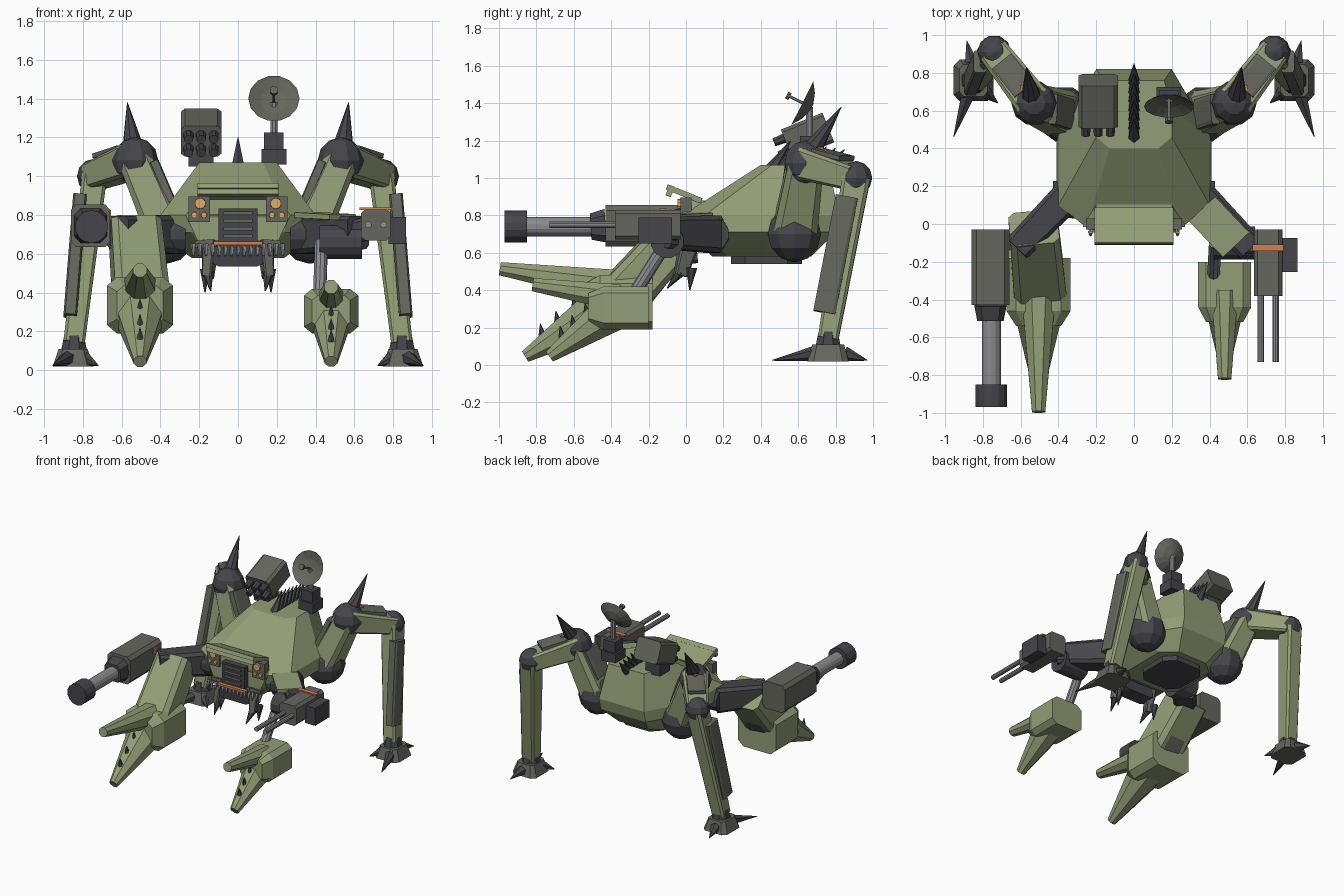
import bpy, bmesh, math
from mathutils import Vector, Matrix

if "Cube" in bpy.data.objects:
    bpy.data.objects.remove(bpy.data.objects["Cube"])


def mat(name, r, g, b):
    m = bpy.data.materials.new(name)
    m.diffuse_color = (r, g, b, 1)
    m.use_nodes = True
    m.node_tree.nodes["Principled BSDF"].inputs["Base Color"].default_value = m.diffuse_color
    return m


GREEN = mat("olive", .29, .34, .18)
GREY = mat("grey_metal", .13, .135, .11)
DARK = mat("dark_metal", .06, .06, .07)
STEEL = mat("steel", .26, .26, .28)
ORANGE = mat("orange", .65, .22, .08)
AMBER = mat("amber_lamp", .75, .42, .14)


def loft(name, rings, m):
    """Closed skin through rings of equal point count."""
    bm = bmesh.new()
    vs = [[bm.verts.new(p) for p in r] for r in rings]
    n = len(vs[0])
    for a, b in zip(vs, vs[1:]):
        for i in range(n):
            j = (i + 1) % n
            bm.faces.new((a[i], a[j], b[j], b[i]))
    bm.faces.new(vs[0])
    bm.faces.new(vs[-1])
    bmesh.ops.recalc_face_normals(bm, faces=bm.faces)
    me = bpy.data.meshes.new(name)
    bm.to_mesh(me)
    bm.free()
    me.materials.append(m)
    ob = bpy.data.objects.new(name, me)
    bpy.context.collection.objects.link(ob)
    return ob


def frame(p0, p1, up=(0, 0, 1)):
    d = (p1 - p0).normalized()
    up = Vector(up)
    if abs(d.dot(up)) > .97:
        up = Vector((0, 1, 0))
    x = up.cross(d).normalized()
    return x, d.cross(x)


def tube(name, p0, p1, r0, r1, m, n=8):
    p0, p1 = Vector(p0), Vector(p1)
    x, y = frame(p0, p1)
    ang = [2 * math.pi * (i + .5) / n for i in range(n)]
    return loft(name, [[p + r * (x * math.cos(a) + y * math.sin(a)) for a in ang]
                       for p, r in ((p0, r0), (p1, r1))], m)


def beam(name, p0, p1, s0, m, s1=None, c=.25, up=(0, 0, 1)):
    """Bar with chamfered rectangular section (width, height)."""
    p0, p1 = Vector(p0), Vector(p1)
    x, y = frame(p0, p1, up)
    k = 1 - c
    sec = [(1, -k), (1, k), (k, 1), (-k, 1), (-1, k), (-1, -k), (-k, -1), (k, -1)]
    return loft(name, [[p + x * u * s[0] / 2 + y * v * s[1] / 2 for u, v in sec]
                       for p, s in ((p0, s0), (p1, s1 or s0))], m)


def box(name, c, s, m, rx=0):
    q = [(-.5, -.5), (.5, -.5), (.5, .5), (-.5, .5)]
    R = Matrix.Rotation(math.radians(rx), 3, 'X')
    return loft(name, [[Vector(c) + R @ Vector((u * s[0], v * s[1], w * s[2])) for u, v in q]
                       for w in (-.5, .5)], m)


def ball(name, c, r, m):
    n = 10
    rings = [[Vector(c) + r * Vector((math.sin(t) * math.cos(a), math.sin(t) * math.sin(a), -math.cos(t)))
              for a in [2 * math.pi * i / n for i in range(n)]]
             for t in [math.radians(v) for v in (3, 30, 60, 90, 120, 150, 177)]]
    return loft(name, rings, m)


# Hull: octagonal rings from belly to roof
def hull_ring(z, f, w, b):
    h = [(f[0], f[1]), (w[0], w[1]), (w[0], w[2]), (b[0], b[1])]
    return [(x, y, z) for x, y in h] + [(-x, y, z) for x, y in h[::-1]]


loft("hull", [hull_ring(.58, (.15, .14), (.24, .22, .58), (.13, .67)),
              hull_ring(.71, (.24, .02), (.41, .12, .46), (.2, .80)),
              hull_ring(.80, (.25, -.02), (.40, .10, .47), (.2, .82)),
              hull_ring(1.07, (.13, .40), (.2, .46, .60), (.16, .76))], GREEN)
beam("belly_plate", (0, .43, .60), (0, .43, .54), (.36, .38), DARK, c=.4)

# Head
loft("head", [[(-.2, y, .65), (.2, y, .65), (.27, y, .80), (.2, y, .88), (-.2, y, .88), (-.27, y, .80)]
              for y in (.2, -.015)], GREEN)
box("brow_plate", (0, -.01, .915), (.42, .20, .03), GREEN, -22)
box("brow_lip", (0, -.085, .93), (.42, .03, .06), GREEN, -22)
box("face_grille", (0, -.03, .75), (.20, .06, .17), DARK)
for z in (.69, .73, .77, .81):
    box("grille_bar", (0, -.065, z), (.15, .015, .018), GREY)
box("jaw_stripe", (0, -.07, .655), (.25, .03, .018), ORANGE)
beam("jaw", (0, .06, .60), (0, -.05, .59), (.26, .11), DARK)
box("chin", (0, .03, .65), (.44, .12, .04), GREY)
for i in range(15):
    x = -.23 + i * .46 / 14
    tube("tooth", (x, -.04, .65), (x, -.06, .59), .014, .006, STEEL, 5)
for s in (-1, 1):
    box("lamp_housing", (s * .2, 0, .83), (.11, .06, .13), GREY)
    tube("headlight", (s * .195, -.02, .86), (s * .195, -.045, .86), .03, .028, AMBER, 10)
    for dx in (-.025, .025):
        tube("small_lamp", (s * (.2 + dx), -.02, .80), (s * (.2 + dx), -.04, .80), .017, .015, AMBER, 8)
    beam("mandible", (s * .14, .02, .66), (s * .155, -.03, .48), (.07, .10), GREY, (.05, .07))
    tube("mandible_tip", (s * .155, -.03, .50), (s * .14, -.10, .41), .03, .003, DARK, 6)
    tube("inner_fang", (s * .17, .03, .52), (s * .17, .02, .40), .03, .003, DARK, 6)

# Rear legs, both sides
for s in (-1, 1):
    def P(x, y, z):
        return Vector((s * x, y, z))
    hip, knee, heel, foot = P(.37, .58, .70), P(.53, .64, 1.08), P(.74, .91, 1.0), P(.845, .76, .14)
    ball("hip_joint", hip, .15, DARK)
    beam("upper_leg", hip, knee, (.20, .24), GREEN, (.17, .19), .3, up=(0, 1, 0))
    beam("upper_leg_panel", P(.34, .58, .86), P(.43, .61, 1.07), (.05, .16), GREY, up=(0, 1, 0))
    ball("knee_joint", knee, .12, DARK)
    tube("knee_spike", P(.54, .66, 1.13), P(.57, .83, 1.38), .06, .002, DARK, 8)
    beam("middle_leg", knee, heel, (.19, .17), GREEN, (.16, .13), .2)
    beam("middle_leg_panel", P(.58, .71, 1.145), P(.70, .86, 1.105), (.13, .03), GREY)
    box("leg_marking", P(.59, .72, 1.155), (.02, .03, .02), ORANGE)
    ball("heel_joint", heel, .09, DARK)
    beam("lower_leg", heel, foot, (.13, .15), GREEN, (.11, .11), .25, up=(0, 1, 0))
    beam("lower_leg_panel", P(.815, .86, .90), P(.865, .74, .28), (.07, .12), GREY, up=(0, 1, 0))
    tube("ankle", P(.845, .76, .09), P(.845, .76, .18), .075, .055, DARK, 8)
    beam("foot", P(.85, .76, .02), P(.85, .76, .11), (.21, .22), GREY, (.15, .17), .3)
    for bx, by, tx, ty in ((.88, .68, .955, .46), (.86, .85, .885, .97), (.79, .7, .72, .64)):
        tube("toe_spike", P(bx, by, .06), P(tx, ty, .025), .04, .002, DARK, 6)

    # Front shoulders and upper arms
    tube("shoulder", P(.27, .13, .70), P(.43, .13, .70), .105, .10, DARK, 12)
    beam("upper_arm", P(.36, .14, .70), P(.62, -.13, .71), (.17, .20), DARK, (.15, .17))

# Right arm: green plate, elbow and piston
beam("arm_plate", (.36, .08, .80), (.54, -.11, .79), (.19, .03), GREEN, c=.1)
tube("elbow_drum", (.42, -.10, .66), (.64, -.10, .66), .09, .09, DARK, 12)
tube("piston", (.43, -.10, .66), (.42, -.29, .36), .035, .035, STEEL, 10)

# Left forearm
beam("forearm", (-.53, -.02, .72), (-.50, -.34, .37), (.26, .24), GREEN, (.28, .26), .25)
beam("forearm_panel", (-.51, -.15, .46), (-.50, -.28, .30), (.18, .10), GREY)


# Claws
def claw(x, y0, y1, z0, z1, w, low, high, r):
    zc = (z0 + z1) / 2
    beam("claw_palm", (x, y0, zc), (x, y1, zc), (w, z1 - z0), GREEN, c=.3)
    beam("claw_knuckle", (x, y1, zc), (x, y1 - .08, zc), (w, z1 - z0), GREEN, (w * .7, (z1 - z0) * .7), .3)
    a, b = Vector((x, y1 + .06, zc - .01)), Vector((x, *low))
    tube("claw_lower_finger", a, b, r, .035, GREEN)
    tube("claw_upper_finger", (x, y1 + .08, z1 - .06), (x, *high), r * .65, .038, GREEN)
    for t in (.4, .6, .78):
        p = a.lerp(b, t) + Vector((0, -.01, (r + (.035 - r) * t) * .9))
        tube("claw_tooth", p, p + Vector((0, -.01, .06)), .02, .002, DARK, 6)


claw(-.505, -.18, -.46, .19, .48, .34, (-.86, .045), (-.995, .515), .15)
claw(.48, -.20, -.44, .19, .42, .28, (-.73, .045), (-.82, .43), .12)

# Left heavy cannon
beam("cannon_body", (-.76, -.03, .745), (-.76, -.43, .745), (.20, .22), GREY)
beam("cannon_collar", (-.76, -.43, .745), (-.76, -.51, .74), (.17, .18), DARK, (.14, .14), .4)
tube("cannon_barrel", (-.755, -.5, .74), (-.755, -.86, .74), .052, .052, STEEL, 14)
tube("cannon_muzzle", (-.755, -.85, .74), (-.755, -.97, .74), .085, .085, DARK, 14)
box("cannon_marking", (-.66, -.12, .80), (.01, .04, .05), ORANGE)

# Right twin gun
beam("gun_body", (.71, -.03, .75), (.71, -.38, .75), (.15, .16), GREY)
box("gun_stripe", (.71, -.125, .832), (.165, .035, .012), ORANGE)
box("gun_ammo_box", (.82, -.165, .72), (.09, .18, .14), DARK)
beam("gun_mount", (.56, -.1, .70), (.66, -.1, .73), (.12, .12), DARK)
for x in (.672, .75):
    tube("gun_barrel", (x, -.36, .75), (x, -.73, .75), .018, .018, STEEL, 10)

# Dorsal spines
for i in range(7):
    y = .46 + i * .048
    tube("dorsal_spine", (0, y, 1.05), (0, y + .10, 1.20 - .008 * i), .036, .002, DARK, 6)

# Rocket launcher
R = Matrix.Rotation(math.radians(22), 3, 'X')
L = Vector((-.19, .65, 1.225))
box("launcher_mount", (-.19, .63, 1.11), (.13, .13, .12), DARK)
beam("launcher_box", L + R @ Vector((0, .12, 0)), L + R @ Vector((0, -.12, 0)), (.21, .17), GREY, c=.2)
for dx in (-.065, 0, .065):
    for dz in (-.04, .035):
        tube("launch_tube", L + R @ Vector((dx, -.11, dz)), L + R @ Vector((dx, -.18, dz)), .028, .024, DARK, 8)

# Radar dish
D, N = Vector((.185, .645, 1.39)), Vector((0, -.89, .45))
box("radar_base", (.185, .66, 1.10), (.13, .13, .08), DARK)
box("radar_motor", (.185, .66, 1.17), (.10, .10, .11), DARK)
tube("radar_mast", (.185, .66, 1.2), (.185, .66, 1.38), .02, .02, STEEL, 8)
X, Y = frame(D, D + N)
loft("radar_dish", [[D + N * h + r * (X * math.cos(a) + Y * math.sin(a))
                     for a in [2 * math.pi * i / 14 for i in range(14)]]
                    for h, r in ((-.03, .02), (-.01, .08), (.025, .132), (.018, .12), (-.004, .07), (-.015, .02))], GREY)
tube("radar_feed", D - N * .02, D + N * .11, .008, .008, STEEL, 6)
tube("radar_feed_tip", D + N * .10, D + N * .12, .022, .022, GREY, 8)
